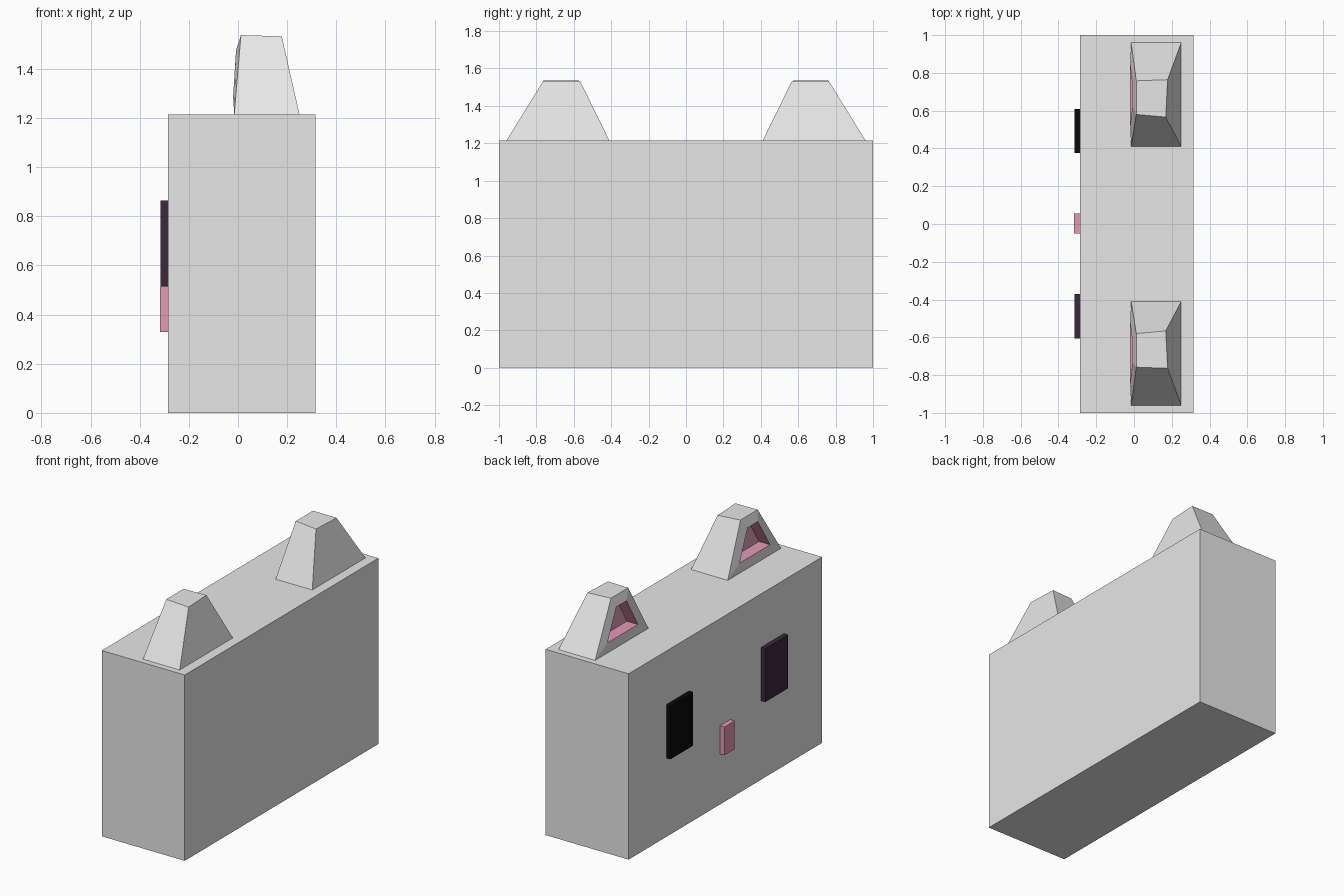
import bpy, bmesh

if "Cube" in bpy.data.objects:
    bpy.data.objects.remove(bpy.data.objects["Cube"])


def material(name, rgb):
    m = bpy.data.materials.new(name)
    m.diffuse_color = (*rgb, 1)
    m.use_nodes = True
    m.node_tree.nodes["Principled BSDF"].inputs["Base Color"].default_value = m.diffuse_color
    return m


GREY = material("light grey", (0.8, 0.8, 0.8))
PINK = material("pink", (0.78, 0.32, 0.47))
PURPLE = material("dark purple", (0.048, 0.019, 0.051))
BLACK = material("black", (0.003, 0.003, 0.003))


def finish(name, bm, mats):
    bmesh.ops.recalc_face_normals(bm, faces=bm.faces)
    me = bpy.data.meshes.new(name)
    bm.to_mesh(me)
    bm.free()
    for m in mats:
        me.materials.append(m)
    ob = bpy.data.objects.new(name, me)
    bpy.context.collection.objects.link(ob)


def box(name, x, y, z, mat):
    bm = bmesh.new()
    bmesh.ops.create_cube(bm, size=1)
    for v in bm.verts:
        v.co = [lo + (c + 0.5) * (hi - lo) for c, (lo, hi) in zip(v.co, (x, y, z))]
    finish(name, bm, [mat])


def ear(name, side):
    # rings of four corners: back, outer rim, recess rim, recess floor
    rings = [
        [(0.25, 0.41, 1.215), (0.25, 0.96, 1.215), (0.178, 0.764, 1.532), (0.168, 0.566, 1.532)],
        [(-0.015, 0.41, 1.215), (-0.015, 0.96, 1.215), (0.012, 0.758, 1.537), (0.012, 0.58, 1.537)],
        [(-0.02, 0.525, 1.285), (-0.02, 0.84, 1.285), (-0.008, 0.73, 1.475), (-0.008, 0.625, 1.475)],
    ]
    rings.append([(x + 0.08, y, z) for x, y, z in rings[2]])
    bm = bmesh.new()
    vs = [[bm.verts.new((x, side * y, z)) for x, y, z in r] for r in rings]
    bm.faces.new(vs[0])
    for i in range(3):
        for k in range(4):
            n = (k + 1) % 4
            f = bm.faces.new((vs[i][k], vs[i][n], vs[i + 1][n], vs[i + 1][k]))
            f.material_index = 1 if i == 2 else 0
    bm.faces.new(vs[3]).material_index = 1
    finish(name, bm, [GREY, PINK])


# Head block
box("head", (-0.285, 0.315), (-1, 1), (0, 1.215), GREY)

# Ears with pink hollows facing -x
ear("left_ear", 1)
ear("right_ear", -1)

# Face plates on the -x side
box("black_eye", (-0.315, -0.285), (0.375, 0.61), (0.515, 0.865), BLACK)
box("purple_eye", (-0.315, -0.285), (-0.605, -0.37), (0.515, 0.865), PURPLE)
box("nose", (-0.317, -0.285), (-0.05, 0.055), (0.33, 0.515), PINK)
